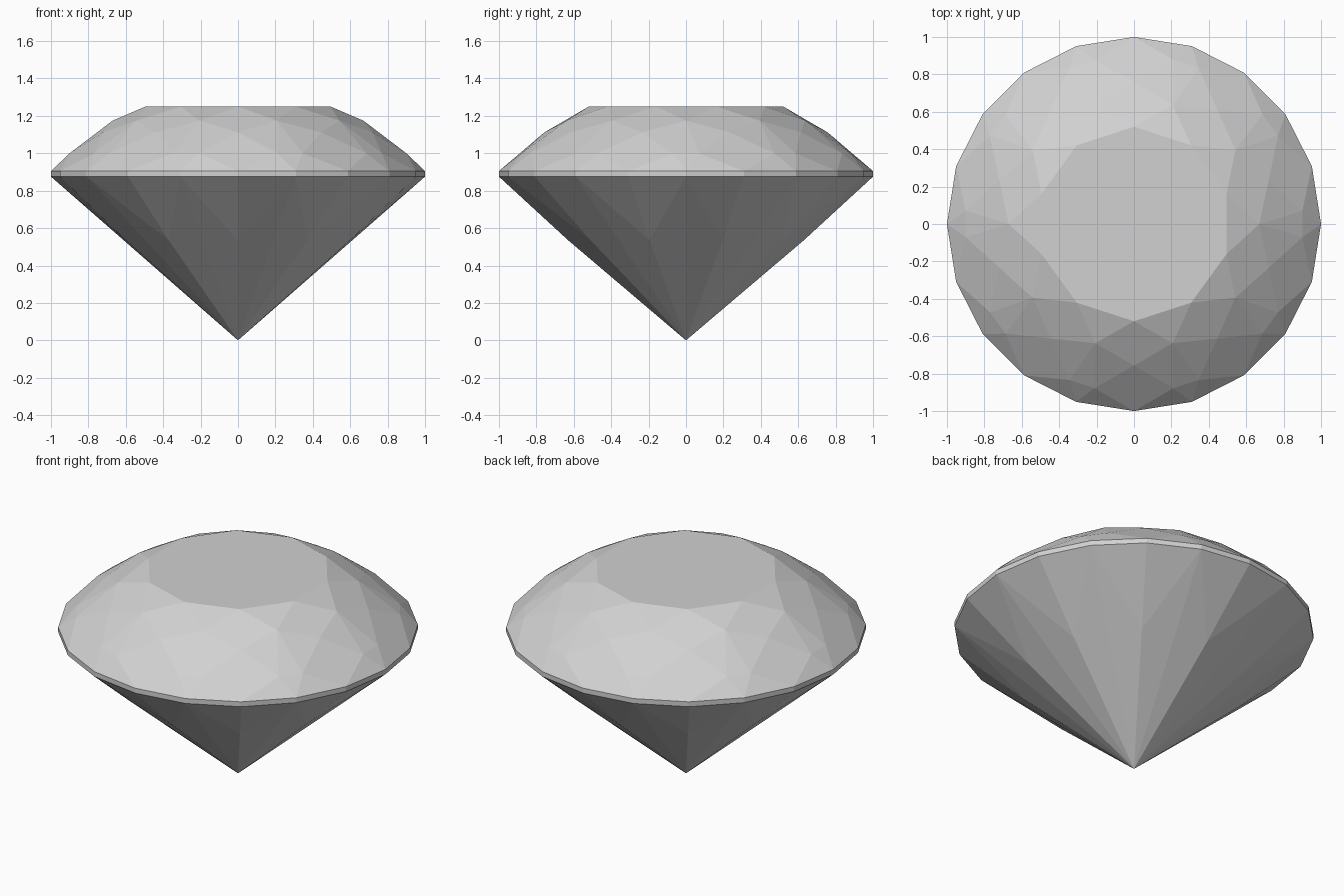
import bpy
import bmesh
from math import cos, sin, radians

if "Cube" in bpy.data.objects:
    bpy.data.objects.remove(bpy.data.objects["Cube"], do_unlink=True)

# One pale grey stone colour
COLOUR = (0.64, 0.64, 0.64, 1)
stone = bpy.data.materials.new("pale_grey_stone")
stone.use_nodes = True
stone.diffuse_color = COLOUR
bsdf = stone.node_tree.nodes["Principled BSDF"]
bsdf.inputs["Base Color"].default_value = COLOUR
bsdf.inputs["Roughness"].default_value = 0.5

FOLDS = 10
STEP = 360 / FOLDS
HALF = STEP / 2
GIRDLE_TOP, GIRDLE_BOTTOM = 0.905, 0.875


def ring(bm, radius, z, offset=0, count=FOLDS):
    """Evenly spaced vertices, starting at the back of the stone."""
    angles = [radians(90 + offset + i * 360 / count) for i in range(count)]
    return [bm.verts.new((radius * cos(a), radius * sin(a), z)) for a in angles]


def finish(bm, name):
    bmesh.ops.recalc_face_normals(bm, faces=bm.faces)
    mesh = bpy.data.meshes.new(name)
    bm.to_mesh(mesh)
    bm.free()
    mesh.materials.append(stone)
    obj = bpy.data.objects.new(name, mesh)
    bpy.context.collection.objects.link(obj)
    return obj


# Crown: flat table, star facets, kites and small facets above the girdle
bm = bmesh.new()
table = ring(bm, 0.52, 1.25)
star = ring(bm, 0.67, 1.175, HALF)
kite = ring(bm, 0.757, 1.112)
before = ring(bm, 0.903, 1.0, HALF - 4.5)
after = ring(bm, 0.903, 1.0, HALF + 4.5)
rim = ring(bm, 1, GIRDLE_TOP, 0, FOLDS * 2)
bm.faces.new(table)
for i in range(FOLDS):
    n = (i + 1) % FOLDS
    near, middle, far = rim[2 * i], rim[2 * i + 1], rim[2 * n]
    for face in (
        (table[i], star[i], table[n]),
        (table[i], star[i - 1], kite[i], star[i]),
        (star[i], kite[i], before[i]),
        (star[i], before[i], after[i]),
        (star[i], after[i], kite[n]),
        (kite[i], after[i - 1], near, before[i]),
        (before[i], near, middle),
        (before[i], middle, after[i]),
        (after[i], middle, far),
    ):
        bm.faces.new(face)
finish(bm, "crown")

# Girdle: thin upright band
bm = bmesh.new()
upper = ring(bm, 1, GIRDLE_TOP, 0, FOLDS * 2)
lower = ring(bm, 1, GIRDLE_BOTTOM, 0, FOLDS * 2)
for i in range(FOLDS * 2):
    bm.faces.new((upper[i - 1], lower[i - 1], lower[i], upper[i]))
finish(bm, "girdle")

# Pavilion: faceted cone running down to a point
bm = bmesh.new()
rim = ring(bm, 1, GIRDLE_BOTTOM, 0, FOLDS * 2)
waist = ring(bm, 0.63, 0.535)
tip = bm.verts.new((0, 0, 0))
for i in range(FOLDS):
    n = (i + 1) % FOLDS
    near, middle, far = rim[2 * i], rim[2 * i + 1], rim[2 * n]
    for face in (
        (near, middle, waist[i]),
        (middle, far, waist[n]),
        (middle, tip, waist[i]),
        (middle, waist[n], tip),
    ):
        bm.faces.new(face)
finish(bm, "pavilion")
